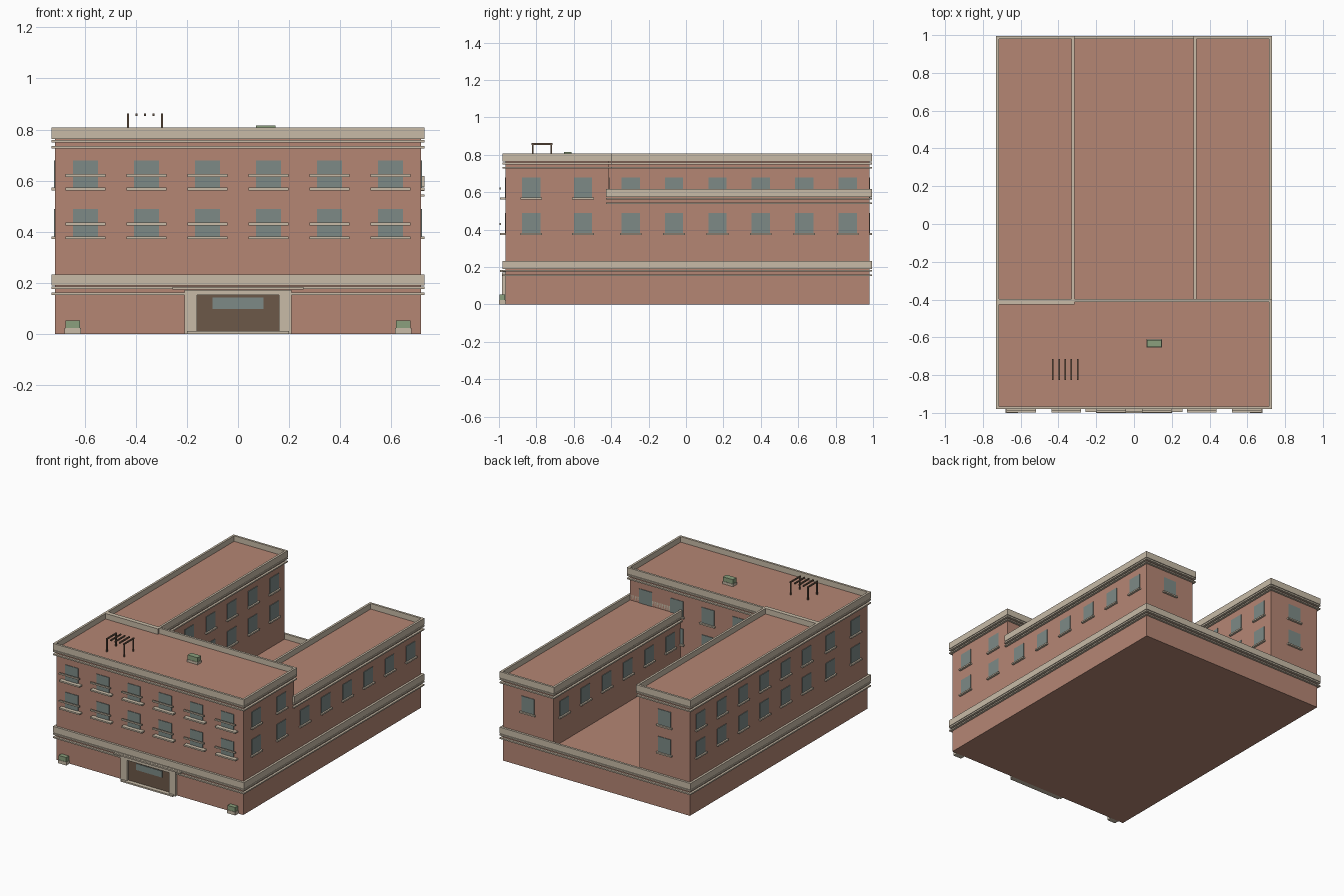
import bpy, bmesh

if "Cube" in bpy.data.objects:
    bpy.data.objects.remove(bpy.data.objects["Cube"])


def material(name, rgb):
    m = bpy.data.materials.new(name)
    m.diffuse_color = (*rgb, 1)
    m.use_nodes = True
    m.node_tree.nodes["Principled BSDF"].inputs["Base Color"].default_value = m.diffuse_color
    return m


BRICK = material("brick", (0.46, 0.24, 0.175))
STONE = material("stone", (0.58, 0.50, 0.39))
GLASS = material("glass", (0.205, 0.255, 0.24))
GREEN = material("foliage", (0.26, 0.35, 0.205))
WOOD = material("dark_wood", (0.15, 0.098, 0.065))


def finish(name, bm, mat):
    bmesh.ops.recalc_face_normals(bm, faces=bm.faces)
    me = bpy.data.meshes.new(name)
    bm.to_mesh(me)
    bm.free()
    me.materials.append(mat)
    ob = bpy.data.objects.new(name, me)
    bpy.context.collection.objects.link(ob)
    return ob


def boxes(name, mat, *items):
    """One mesh of axis-aligned boxes given as (x0, x1, y0, y1, z0, z1)."""
    bm = bmesh.new()
    for x0, x1, y0, y1, z0, z1 in items:
        for v in bmesh.ops.create_cube(bm, size=1)["verts"]:
            v.co = (x0 + (v.co.x + .5) * (x1 - x0),
                    y0 + (v.co.y + .5) * (y1 - y0),
                    z0 + (v.co.z + .5) * (z1 - z0))
    return finish(name, bm, mat)


def ring(name, rect, z0, z1, out=0.015):
    """Rectangular frame running around the outside of a wall outline."""
    x0, x1, y0, y1 = rect
    bm = bmesh.new()

    def loop(o, z):
        return [bm.verts.new(p) for p in ((x0 - o, y0 - o, z), (x1 + o, y0 - o, z),
                                          (x1 + o, y1 + o, z), (x0 - o, y1 + o, z))]
    loops = [loop(0, z0), loop(out, z0), loop(out, z1), loop(0, z1)]
    for k in range(4):
        a, b = loops[k], loops[(k + 1) % 4]
        for i in range(4):
            j = (i + 1) % 4
            bm.faces.new((a[i], a[j], b[j], b[i]))
    return finish(name, bm, STONE)


def block(name, rect, z0, top):
    """Brick volume with a parapet and two thin string courses."""
    boxes(name + "_walls", BRICK, (*rect, z0, top - 0.038))
    ring(name + "_parapet", rect, top - 0.044, top)
    ring(name + "_upper_band", rect, top - 0.058, top - 0.048)
    ring(name + "_lower_band", rect, top - 0.081, top - 0.072)


def windows(name, axis, wall, side, centres, rows, sills=True):
    """Panes and sills on a wall; axis is the wall normal, side its sign."""
    def span(c, half, depth, z0, z1):
        d = sorted((wall, wall + side * depth))
        along = (c - half, c + half)
        return (*d, *along, z0, z1) if axis == "x" else (*along, *d, z0, z1)
    cells = [(c, z) for c in centres for z in rows]
    boxes(name + "_windows", GLASS, *[span(c, .049, .004, z, z + .11) for c, z in cells])
    if sills:
        boxes(name + "_sills", STONE, *[span(c, .058, .015, z - .006, z + .004) for c, z in cells])


def spaced(a, b, n):
    return [a + (b - a) * (i + .5) / n for i in range(n)]


# Main masses
W, IN, F, M, B = 0.716, 0.33, -0.965, -0.412, 0.98
LOW, HIGH = 0.378, 0.568
block("podium", (-W, W, F, B), 0, 0.233)
block("front_block", (-W, W, F, M), 0.195, 0.807)
block("left_wing", (-W, -IN, M, B), 0.195, 0.807)
block("right_wing", (IN, W, M, B), 0.195, 0.618)

# Windows
cols = spaced(-W, W, 6)
wing = spaced(M, B, 6)
ends = spaced(F, M, 2)
both = (LOW, HIGH)
windows("front", "y", F, -1, cols, both, sills=False)
windows("front_block_left", "x", -W, -1, ends, both)
windows("front_block_right", "x", W, 1, ends, both)
windows("courtyard_lower", "y", M, 1, cols[1:5], (LOW,))
windows("courtyard_upper", "y", M, 1, cols[1:], (HIGH,))
windows("left_wing_outer", "x", -W, -1, wing, both)
windows("left_wing_inner", "x", -IN, 1, wing, both)
windows("left_wing_end", "y", B, 1, [-(W + IN) / 2], both)
windows("right_wing_outer", "x", W, 1, wing, (LOW,))
windows("right_wing_inner", "x", IN, -1, wing, (LOW,))
windows("right_wing_end", "y", B, 1, [(W + IN) / 2], (LOW,))

# Front balconies: slab and rail
cells = [(c, z) for c in cols for z in both]
boxes("balcony_slabs", STONE,
      *[(c - .078, c + .078, -.995, F, z - .006, z + .004) for c, z in cells])
boxes("balcony_rails", STONE,
      *[(c - .078, c + .078, -.998, -.988, z + .047, z + .057) for c, z in cells])

# Entrance
boxes("entrance_frame", STONE, (-.21, -.16, -.985, F, 0, .172), (.16, .21, -.985, F, 0, .172),
      (-.16, .16, -.985, F, .152, .172))
boxes("entrance_canopy", STONE, (-.256, .256, -.995, F, .173, .183))
boxes("entrance_step", STONE, (-.2, .2, -1, F, 0, .01))
boxes("entrance_door", WOOD, (-.16, .16, -.971, F, .01, .152))
boxes("door_glass", GLASS, (-.1, .1, -.975, -.971, .098, .142))


# Planters at the front corners and on the roof
def planter(name, x, y, z, hx, hy):
    boxes(name + "_tub", STONE, (x - hx, x + hx, y - hy, y + hy, z, z + .023))
    e = .003
    boxes(name + "_shrub", GREEN,
          (x - hx + e, x + hx - e, y - hy + e, y + hy - e, z + .023, z + .053))


ROOF = 0.769
planter("left_planter", -.647, -.982, 0, .032, .018)
planter("right_planter", .647, -.982, 0, .032, .018)
planter("roof_planter", .108, -.632, ROOF - .006, .041, .022)

# Roof pergola
xs = [-.43 + .033 * i for i in range(5)]
t = .004
boxes("pergola_posts", WOOD, *[(x - t, x + t, y - t, y + t, ROOF, .853)
                               for x in (xs[0], xs[-1]) for y in (-.82, -.72)])
boxes("pergola_beams", WOOD, *[(x - t, x + t, -.826, -.714, .853, .862) for x in xs])
